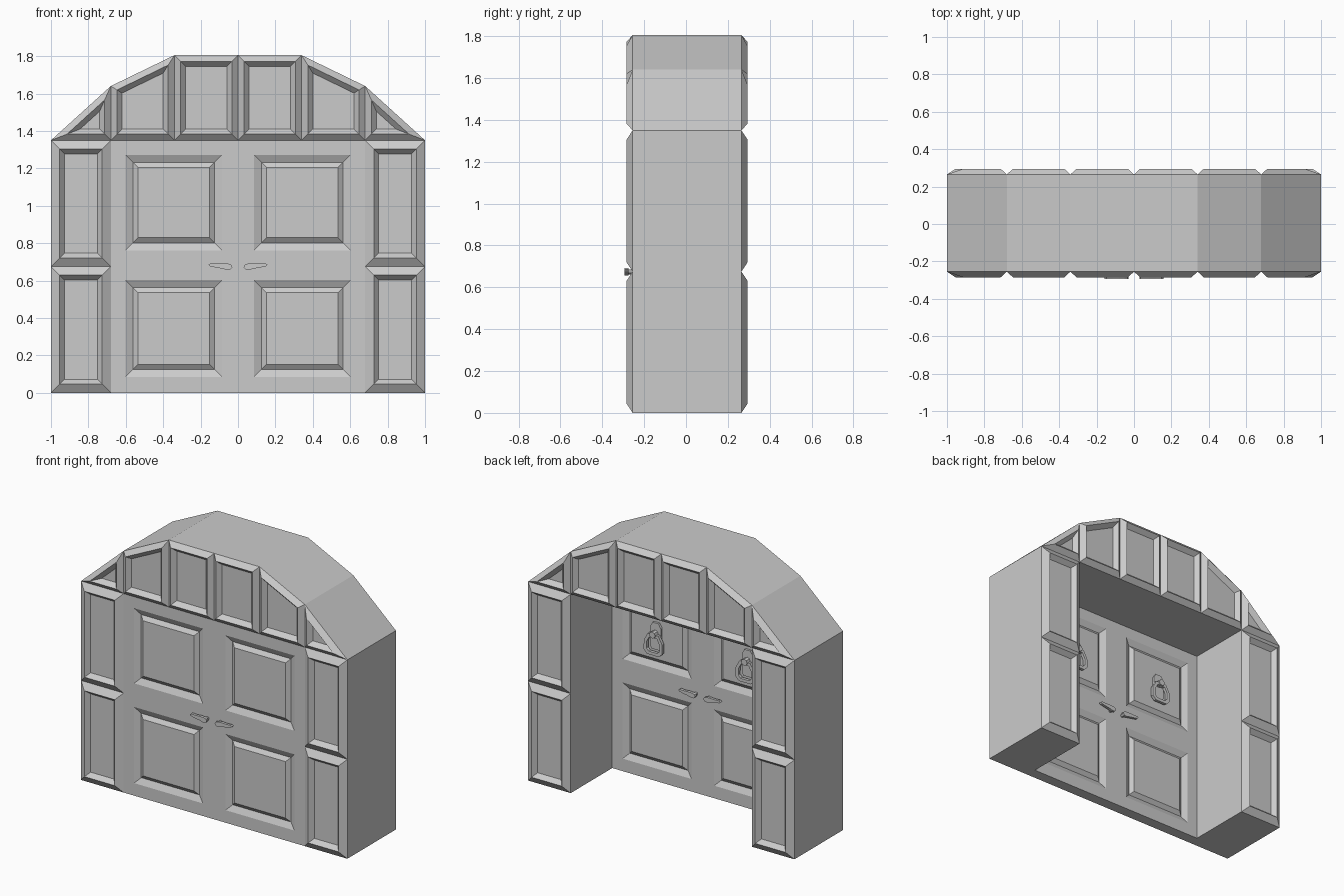
import bpy, bmesh, math
from mathutils import Vector

if "Cube" in bpy.data.objects:
    bpy.data.objects.remove(bpy.data.objects["Cube"])

grey = bpy.data.materials.new("stone_grey")
grey.diffuse_color = (0.6, 0.6, 0.6, 1)
grey.use_nodes = True
grey.node_tree.nodes["Principled BSDF"].inputs["Base Color"].default_value = grey.diffuse_color


def finish(bm, name):
    bmesh.ops.recalc_face_normals(bm, faces=bm.faces)
    me = bpy.data.meshes.new(name)
    bm.to_mesh(me)
    bm.free()
    me.materials.append(grey)
    ob = bpy.data.objects.new(name, me)
    bpy.context.collection.objects.link(ob)
    return ob


def slab(name, cells, y0, y1, steps_for):
    """Solid from touching (x, z) cells; front and back cells get stepped insets."""
    bm = bmesh.new()
    pts = {}
    for cell in cells:
        vs = []
        for x, z in cell:
            key = (round(x, 4), round(z, 4))
            if key not in pts:
                pts[key] = bm.verts.new((x, y0, z))
            vs.append(pts[key])
        bm.faces.new(vs)
    res = bmesh.ops.extrude_face_region(bm, geom=bm.faces[:])
    for v in [g for g in res["geom"] if isinstance(g, bmesh.types.BMVert)]:
        v.co.y = y1
    bmesh.ops.recalc_face_normals(bm, faces=bm.faces)
    bm.normal_update()
    panels = [f for f in bm.faces if abs(f.normal.y) > 0.99]
    for f in panels:
        for thick, depth in steps_for(f.calc_center_bounds()):
            bmesh.ops.inset_individual(bm, faces=[f], thickness=thick, depth=depth,
                                       use_even_offset=True)
            bm.normal_update()
    return finish(bm, name)


def plate(name, outline, y0, y1, hole=None):
    """Extruded (x, z) outline, or a band between the outline and a matching hole."""
    bm = bmesh.new()
    a = [bm.verts.new((x, y0, z)) for x, z in outline]
    if hole:
        b = [bm.verts.new((x, y0, z)) for x, z in hole]
        n = len(a)
        for i in range(n):
            j = (i + 1) % n
            bm.faces.new((a[i], a[j], b[j], b[i]))
    else:
        bm.faces.new(a)
    res = bmesh.ops.extrude_face_region(bm, geom=bm.faces[:])
    for v in [g for g in res["geom"] if isinstance(g, bmesh.types.BMVert)]:
        v.co.y = y1
    return finish(bm, name)


def rect(x0, x1, z0, z1):
    return [(x0, z0), (x1, z0), (x1, z1), (x0, z1)]


# Arched frame: two pier blocks and three arch blocks per side, mirrored
half = [rect(0.68, 1, 0, 0.675), rect(0.68, 1, 0.675, 1.35),
        [(0.68, 1.35), (1, 1.35), (0.68, 1.64)],
        [(0.34, 1.35), (0.68, 1.35), (0.68, 1.64), (0.34, 1.805)],
        rect(0, 0.34, 1.35, 1.805)]
cells = half + [[(-x, z) for x, z in reversed(c)] for c in half]


def frame_steps(c):
    if c.z > 1.35:
        return [(0.033, 0.03), (0.027, -0.03)]
    return [(0.046, 0.03), (0.026, -0.03)]


slab("arched_frame", cells, -0.255, 0.265, frame_steps)

# Door leaf with four raised panels on each side
xs = [-0.68, -0.602, -0.085, 0.085, 0.602, 0.68]
zs = [0, 0.085, 0.602, 0.762, 1.272, 1.35]
grid = [rect(xs[i], xs[i + 1], zs[j], zs[j + 1]) for i in range(5) for j in range(5)]


def door_steps(c):
    if 0.1 < abs(c.x) < 0.6 and (0.1 < c.z < 0.6 or 0.77 < c.z < 1.27):
        return [(0.04, -0.02), (0.027, 0.02)]
    return []


slab("door_leaf", grid, -0.255, -0.18, door_steps)

# Lever handles on both sides of the door
lever = [(0.03, 0.672), (0.04, 0.659), (0.06, 0.657), (0.085, 0.664), (0.115, 0.669),
         (0.15, 0.676), (0.158, 0.684), (0.148, 0.692), (0.115, 0.69), (0.08, 0.692),
         (0.05, 0.69), (0.035, 0.684)]
for s, side in ((-1, "left"), (1, "right")):
    for face, out, tag in ((-0.255, -1, "front"), (-0.18, 1, "back")):
        plate(f"{side}_{tag}_handle", [(s * x, z) for x, z in lever],
              face + out * 0.02, face + out * 0.038)
        spindle = [(s * 0.05 + 0.012 * math.cos(k * math.pi / 4),
                    0.674 + 0.012 * math.sin(k * math.pi / 4)) for k in range(8)]
        plate(f"{side}_{tag}_spindle", spindle, face - out * 0.002, face + out * 0.022)

    # Knocker on the back of each upper panel
    cx = s * 0.345
    back = [(-0.03, 0.90), (0.03, 0.90), (0.04, 0.92), (0.04, 1.05),
            (0.022, 1.08), (-0.022, 1.08), (-0.04, 1.05), (-0.04, 0.92)]
    plate(f"{side}_knocker_plate", [(cx + x, z) for x, z in back], -0.182, -0.165)
    boss = [(cx + 0.022 * math.cos(k * math.pi / 4),
             1.01 + 0.022 * math.sin(k * math.pi / 4)) for k in range(8)]
    plate(f"{side}_knocker_boss", boss, -0.166, -0.13)
    ring = [(-0.045, 0.87), (0.045, 0.87), (0.07, 0.895), (0.068, 0.96),
            (0.04, 1.01), (-0.04, 1.01), (-0.068, 0.96), (-0.07, 0.895)]
    mid = Vector((0, 0.94))
    hole = [(cx + x * 0.7, mid.y + (z - mid.y) * 0.7) for x, z in ring]
    plate(f"{side}_knocker_ring", [(cx + x, z) for x, z in ring], -0.158, -0.138, hole)
